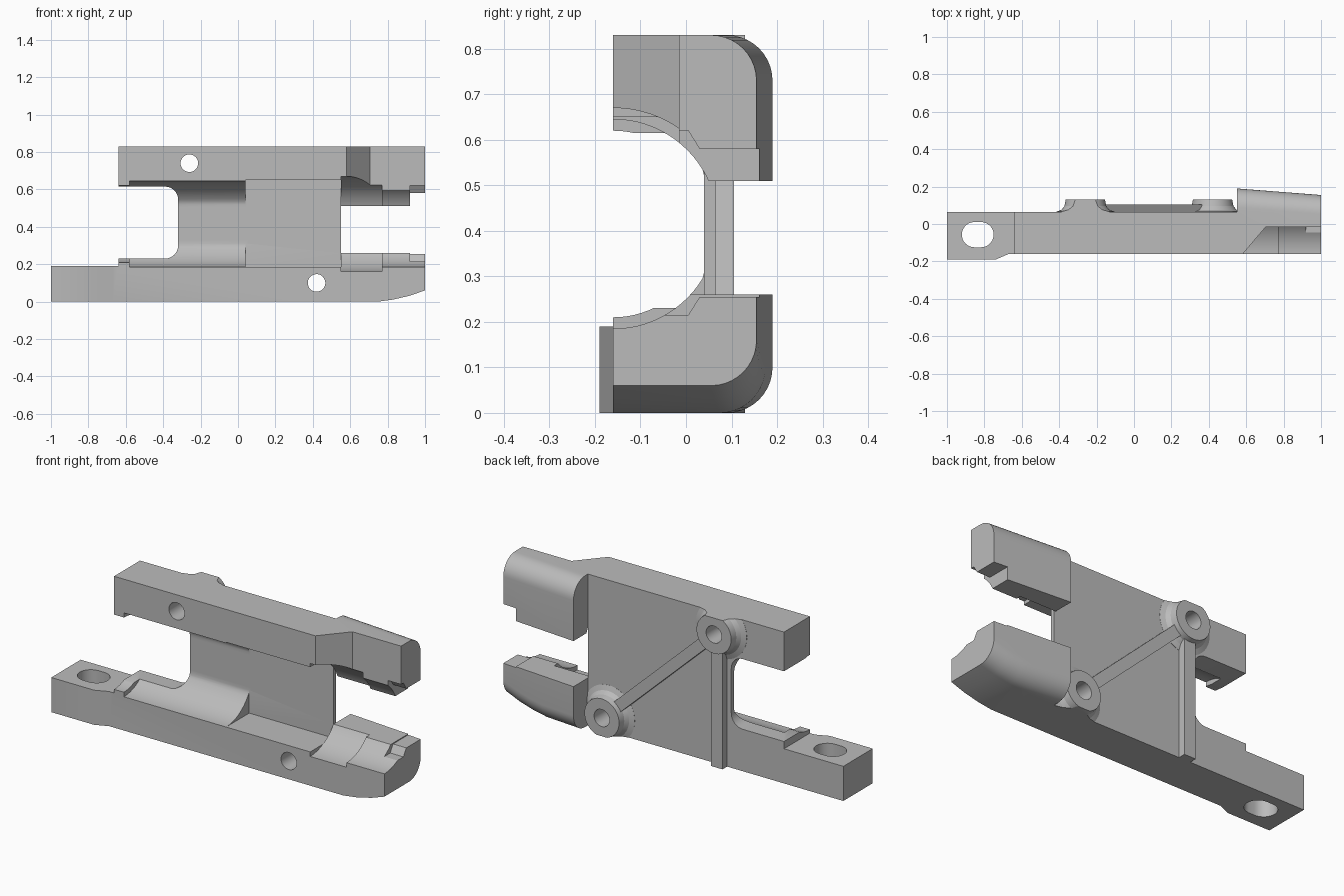
import bpy, bmesh
from math import cos, sin, pi, atan2, hypot
from mathutils import Vector, Matrix

cube = bpy.data.objects.get("Cube")
if cube:
    bpy.data.objects.remove(cube)

metal = bpy.data.materials.new("plain_grey")
metal.use_nodes = True
GREY = (0.5, 0.5, 0.5, 1)
metal.diffuse_color = GREY
metal.node_tree.nodes["Principled BSDF"].inputs["Base Color"].default_value = GREY


def loft(name, rings):
    """Skin a list of equal-length rings and cap both ends."""
    bm = bmesh.new()
    loops = [[bm.verts.new(p) for p in ring] for ring in rings]
    n = len(loops[0])
    for a, b in zip(loops, loops[1:]):
        for i in range(n):
            j = (i + 1) % n
            bm.faces.new((a[i], a[j], b[j], b[i]))
    bm.faces.new(loops[0])
    bm.faces.new(loops[-1])
    bmesh.ops.recalc_face_normals(bm, faces=bm.faces)
    mesh = bpy.data.meshes.new(name)
    bm.to_mesh(mesh)
    bm.free()
    obj = bpy.data.objects.new(name, mesh)
    bpy.context.collection.objects.link(obj)
    mesh.materials.append(metal)
    return obj


def prism(name, points, axis, start, end):
    """Extrude a 2D outline along one axis."""
    place = {"x": lambda p, t: (t, p[0], p[1]),
             "y": lambda p, t: (p[0], t, p[1]),
             "z": lambda p, t: (p[0], p[1], t)}[axis]
    return loft(name, [[place(p, t) for p in points] for t in (start, end)])


def rect(a0, a1, b0, b1):
    return [(a0, b0), (a1, b0), (a1, b1), (a0, b1)]


def arc(cx, cy, r, a0, a1, steps):
    return [(cx + r * cos(a0 + (a1 - a0) * i / steps),
             cy + r * sin(a0 + (a1 - a0) * i / steps)) for i in range(steps + 1)]


def combine(target, tool, operation):
    mod = target.modifiers.new(operation, "BOOLEAN")
    mod.operation = operation
    mod.solver = "EXACT"
    mod.object = tool
    bpy.context.view_layer.objects.active = target
    bpy.ops.object.modifier_apply(modifier=mod.name)
    bpy.data.objects.remove(tool)


FRONT, BACK, TOP = -0.16, 0.065, 0.83
MID = 0.415          # height of the bore axis
HEAD = 0.55          # where the thick jaws begin
BOSSES = [(-0.26, 0.74), (0.42, 0.10)]

# Two rails joined by the web, with the open left mouth
outline = [(-1, 0), (HEAD, 0), (HEAD, TOP), (-0.64, TOP), (-0.64, 0.615)]
outline += arc(-0.39, 0.545, 0.07, pi / 2, 0, 8)
outline += arc(-0.39, 0.30, 0.07, 0, -pi / 2, 8)
outline += [(-0.64, 0.23), (-0.64, 0.19), (-1, 0.19)]
body = prism("clamp_body", outline, "y", FRONT, BACK)


# Thick jaws with a rounded rear edge that tapers to the right end
def jaw_ring(x, edge, inner, side):
    back = 0.19 - 0.035 * (x - HEAD) / (1 - HEAD)
    r = 0.1
    curve = arc(back - r, 0, r, -pi / 2, 0, 10)
    pts = [(FRONT, edge)] + [(y, edge + side * (r + z)) for y, z in curve]
    pts += [(back, inner), (FRONT, inner)]
    return [(x, y, z) for y, z in pts]


nose = [(HEAD, 0), (0.75, 0), (0.83, 0.011), (0.92, 0.032), (1, 0.06)]
combine(body, loft("lower_jaw", [jaw_ring(x, z, 0.26, 1) for x, z in nose]), "UNION")
combine(body, loft("upper_jaw", [jaw_ring(x, TOP, 0.51, -1) for x in (HEAD, 1)]), "UNION")

# Forward pad at the slotted end
pad = [(-1, -0.19), (-0.74, -0.19), (-0.67, FRONT), (-0.67, -0.1), (-1, -0.1)]
combine(body, prism("slot_pad", pad, "z", 0, 0.19), "UNION")

# Flared bosses on the back, trimmed to the body height
for bx, bz in BOSSES:
    flare = [(0.155, 0.05), (0.155, 0.066), (0.128, 0.076), (0.112, 0.095), (0.105, 0.13)]
    boss = loft("boss", [[(x, y, z) for x, z in arc(bx, bz, r, 0, 2 * pi, 48)[:-1]]
                         for r, y in flare])
    combine(boss, prism("trim", rect(-1, 1, 0, TOP), "y", -1, 1), "INTERSECT")
    combine(body, boss, "UNION")

# Diagonal and upright ribs on the back
(ax, az), (cx, cz) = BOSSES
length = hypot(cx - ax, cz - az)
diagonal = prism("diagonal_rib", rect(0, length, -0.03, 0.03), "y", 0.05, 0.105)
diagonal.data.transform(Matrix.Translation((ax, 0, az))
                        @ Matrix.Rotation(-atan2(cz - az, cx - ax), 4, "Y"))
combine(body, diagonal, "UNION")
upright = prism("upright_rib", rect(ax - 0.035, ax + 0.035, 0, az), "y", 0.05, 0.105)
combine(body, upright, "UNION")


# Round channels along the inside, flattened at the web
def bore(r, start, end, limit):
    pts = [(min(y, limit), z) for y, z in arc(FRONT, MID, r, -pi / 2, pi / 2, 40)]
    pts = [(FRONT - 0.02, MID - r)] + pts + [(FRONT - 0.02, MID + r)]
    return prism("bore", pts, "x", start, end)


for spec in [(0.205, -0.64, -0.5, 0.04), (0.23, -0.58, 0.05, 0.04),
             (0.255, HEAD, 0.77, 1), (0.23, 0.7, 1.1, 1)]:
    combine(body, bore(*spec), "DIFFERENCE")

# Square pocket in front of the web
combine(body, prism("pocket", rect(-0.3, 0.04, 0.185, 0.65), "x", 0.04, HEAD), "DIFFERENCE")

# Stepped notch at the jaw tips
notch = [(-0.2, 0.215), (0.005, 0.215), (0.03, 0.255), (0.3, 0.255),
         (0.3, 0.58), (0.03, 0.58), (0.005, 0.62), (-0.2, 0.62)]
combine(body, prism("notch", notch, "x", 0.92, 1.1), "DIFFERENCE")

# Slanted relief on the front of the upper jaw
relief = [(0.56, -0.185), (0.705, -0.015), (1.1, -0.015), (1.1, -0.185)]
combine(body, prism("relief", relief, "z", 0.45, 0.9), "DIFFERENCE")

# Bolt holes through the bosses and the slot in the pad
for bx, bz in BOSSES:
    hole = prism("hole", arc(bx, bz, 0.047, 0, 2 * pi, 32)[:-1], "y", -0.5, 0.5)
    combine(body, hole, "DIFFERENCE")
slot = (arc(-0.818, -0.057, 0.0675, -pi / 2, pi / 2, 16)
        + arc(-0.853, -0.057, 0.0675, pi / 2, 3 * pi / 2, 16))
combine(body, prism("slot", slot, "z", -0.1, 0.4), "DIFFERENCE")

# Smooth the round surfaces and keep the machined edges
bpy.ops.object.select_all(action="DESELECT")
body.select_set(True)
bpy.context.view_layer.objects.active = body
bpy.ops.object.shade_smooth_by_angle(angle=0.45)
